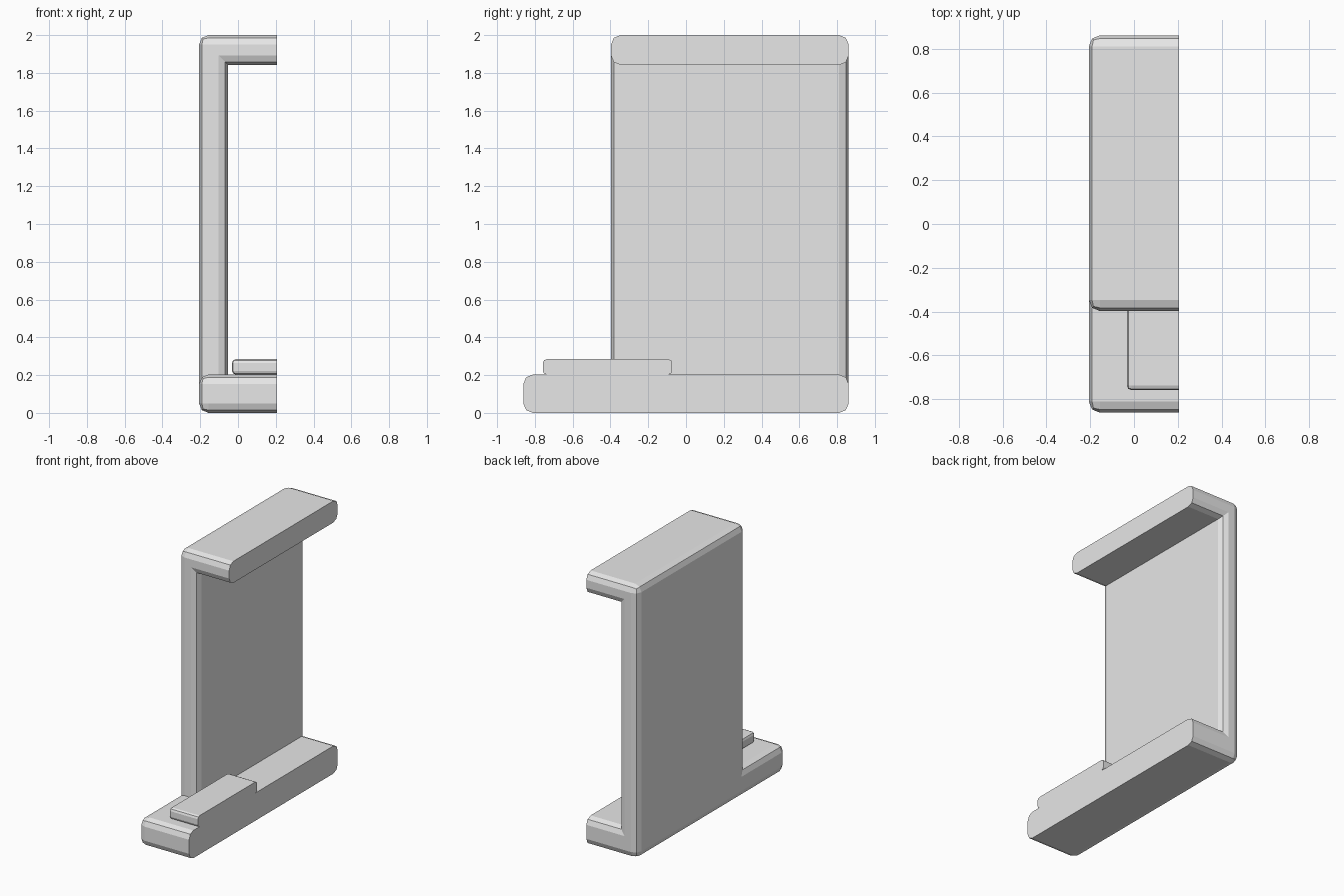
import bpy, bmesh

if "Cube" in bpy.data.objects:
    bpy.data.objects.remove(bpy.data.objects["Cube"])

RIGHT = 0.206      # flat cut side
LEFT = -0.206
BACK = 0.861

grey = bpy.data.materials.new("plain grey")
grey.diffuse_color = (0.8, 0.8, 0.8, 1)
grey.use_nodes = True
grey.node_tree.nodes["Principled BSDF"].inputs["Base Color"].default_value = grey.diffuse_color


def bar(name, profile, y0, y1, bevel, sharp_back=False):
    """Extrude an x-z profile along y, rounding convex edges away from the flat right side."""
    bm = bmesh.new()
    face = bm.faces.new([bm.verts.new((x, y0, z)) for x, z in profile])
    ext = bmesh.ops.extrude_face_region(bm, geom=[face])["geom"]
    for v in ext:
        if isinstance(v, bmesh.types.BMVert):
            v.co.y = y1
    bmesh.ops.recalc_face_normals(bm, faces=bm.faces[:])
    edges = []
    for e in bm.edges:
        on_cut = all(abs(v.co.x - RIGHT) < 1e-4 for v in e.verts)
        at_back = all(abs(v.co.y - y1) < 1e-4 for v in e.verts)
        if e.is_convex and not on_cut and not (sharp_back and at_back):
            edges.append(e)
    bmesh.ops.bevel(bm, geom=edges, offset=bevel, offset_type='OFFSET',
                    segments=2, profile=0.5, affect='EDGES')
    bmesh.ops.recalc_face_normals(bm, faces=bm.faces[:])
    mesh = bpy.data.meshes.new(name)
    bm.to_mesh(mesh)
    bm.free()
    mesh.materials.append(grey)
    ob = bpy.data.objects.new(name, mesh)
    bpy.context.collection.objects.link(ob)
    return ob


def box(x0, z0, z1):
    return [(x0, z0), (RIGHT, z0), (RIGHT, z1), (x0, z1)]


# C-shaped frame: floor arm, side wall and top arm
frame_profile = [(LEFT, 0), (RIGHT, 0), (RIGHT, 0.203), (-0.053, 0.203),
                 (-0.053, 1.842), (RIGHT, 1.842), (RIGHT, 2), (LEFT, 2)]
bar("frame", frame_profile, -0.397, BACK, 0.05)

# Floor extension in front of the frame, ending where the frame's rounding ends
bar("front_base", box(LEFT, 0, 0.203), -BACK, -0.347, 0.05, sharp_back=True)

# Raised step lying on the base
bar("step", box(-0.032, 0.203, 0.284), -0.758, -0.073, 0.02)
